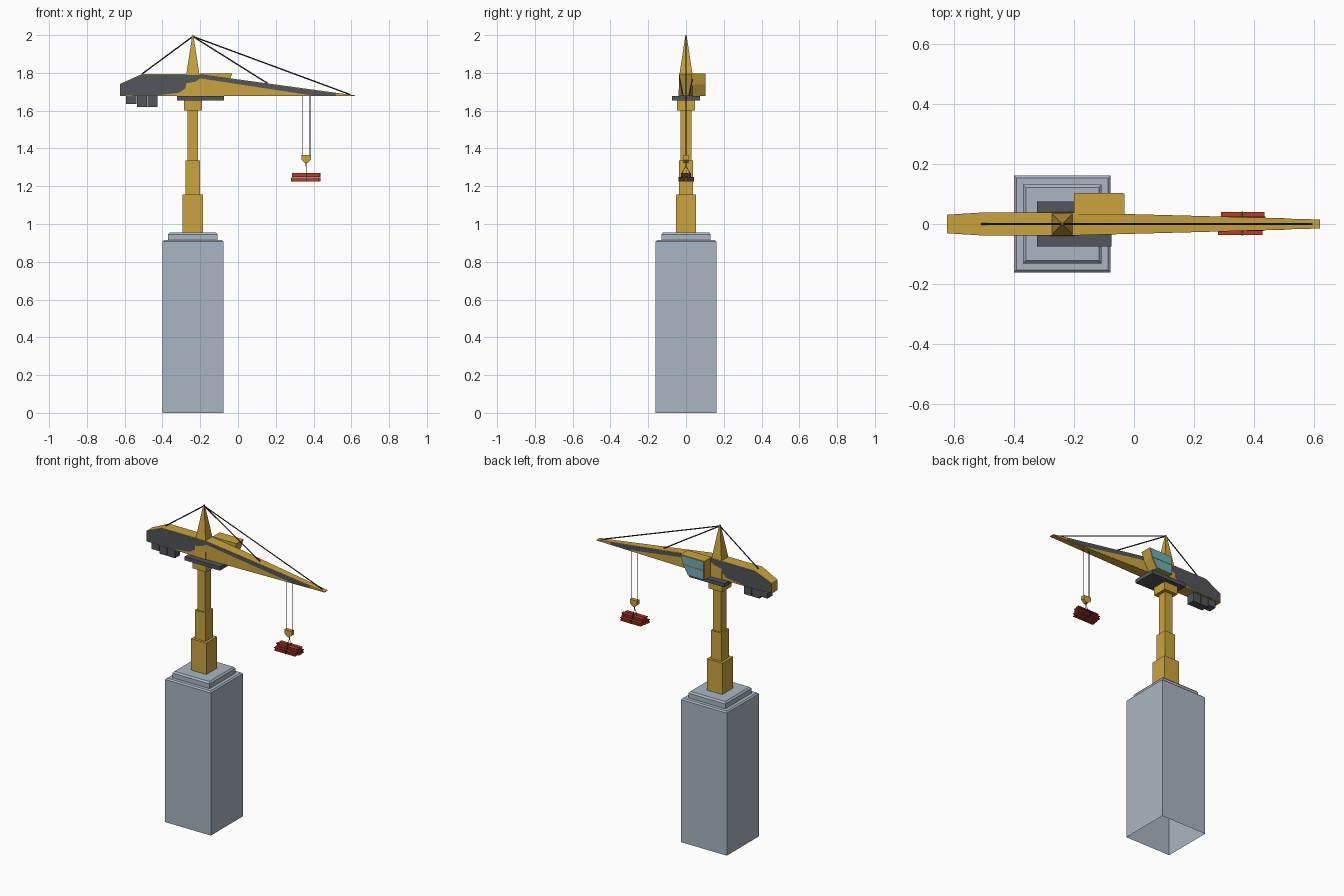
import bpy, bmesh
from mathutils import Vector

if "Cube" in bpy.data.objects:
    bpy.data.objects.remove(bpy.data.objects["Cube"])


def material(name, rgb):
    m = bpy.data.materials.new(name)
    m.diffuse_color = (*rgb, 1)
    m.use_nodes = True
    m.node_tree.nodes["Principled BSDF"].inputs["Base Color"].default_value = m.diffuse_color
    return m


YELLOW = material("crane yellow", (0.60, 0.37, 0.045))
STONE = material("pale concrete", (0.40, 0.47, 0.54))
GREY = material("dark grey", (0.085, 0.092, 0.105))
CABLE = material("cable black", (0.03, 0.032, 0.036))
RED = material("girder red", (0.48, 0.045, 0.025))
GLASS = material("teal glass", (0.16, 0.43, 0.48))
CX = -0.239  # mast axis


def finish(name, bm, mat):
    bmesh.ops.recalc_face_normals(bm, faces=bm.faces)
    me = bpy.data.meshes.new(name)
    bm.to_mesh(me)
    bm.free()
    me.materials.append(mat)
    ob = bpy.data.objects.new(name, me)
    bpy.context.collection.objects.link(ob)
    return ob


def stack(name, rings, mat, open_bottom=False):
    """Square tower around the mast axis from (half width, z) rings."""
    bm = bmesh.new()
    loops = [[bm.verts.new((CX + sx * h, sy * h, z))
              for sx, sy in ((-1, -1), (1, -1), (1, 1), (-1, 1))] for h, z in rings]
    for a, b in zip(loops, loops[1:]):
        for i in range(4):
            j = (i + 1) % 4
            bm.faces.new((a[i], a[j], b[j], b[i]))
    bm.faces.new(loops[-1])
    bottom = bm.faces.new(loops[0][::-1])
    bmesh.ops.recalc_face_normals(bm, faces=bm.faces)
    if open_bottom:
        bmesh.ops.delete(bm, geom=[bottom], context='FACES_ONLY')
    return finish(name, bm, mat)


def box(name, lo, hi, mat):
    bm = bmesh.new()
    bmesh.ops.create_cube(bm, size=1)
    for v in bm.verts:
        v.co = [(a + b) / 2 + c * (b - a) for a, b, c in zip(lo, hi, v.co)]
    return finish(name, bm, mat)


def slab(name, profile, y0, y1, mat):
    """Extrude an (x, z) profile between y0 and y1 (numbers or functions of x)."""
    bm = bmesh.new()
    val = lambda y, x: y(x) if callable(y) else y
    a = [bm.verts.new((x, val(y0, x), z)) for x, z in profile]
    b = [bm.verts.new((x, val(y1, x), z)) for x, z in profile]
    bm.faces.new(a)
    bm.faces.new(b[::-1])
    n = len(a)
    for i in range(n):
        j = (i + 1) % n
        bm.faces.new((a[i], a[j], b[j], b[i]))
    return finish(name, bm, mat)


def rod(name, p, q, r, mat, sides=6):
    p, q = Vector(p), Vector(q)
    bm = bmesh.new()
    bmesh.ops.create_cone(bm, cap_ends=True, segments=sides, radius1=r, radius2=r,
                          depth=(q - p).length)
    rot = (q - p).to_track_quat('Z', 'Y')
    for v in bm.verts:
        v.co = rot @ v.co + (p + q) / 2
    return finish(name, bm, mat)


# Building block with stepped roof, open underneath
stack("building", [(0.161, 0), (0.161, 0.907), (0.153, 0.915), (0.131, 0.915),
                   (0.131, 0.945), (0.122, 0.955)], STONE, True)

# Telescoping mast, collar and slewing platform
stack("mast", [(0.054, 0.95), (0.054, 1.155), (0.038, 1.155), (0.038, 1.335),
               (0.028, 1.335), (0.028, 1.602), (0.048, 1.602), (0.048, 1.66)], YELLOW)
box("slewing_platform", (-0.323, -0.075, 1.653), (-0.075, 0.075, 1.677), GREY)


# Boom: long wedge, narrowing towards both ends
def half_width(x):
    if x < -0.51:
        return 0.037 - (-0.51 - x) / 0.114 * 0.007
    if x > -0.2:
        return 0.037 - (x + 0.2) / 0.82 * 0.022
    return 0.037


slab("boom", [(-0.624, 1.677), (-0.624, 1.742), (-0.51, 1.793), (-0.2, 1.793),
              (0.62, 1.681), (0.62, 1.677), (-0.2, 1.677), (-0.51, 1.677)],
     lambda x: -half_width(x), half_width, YELLOW)
# Dark side panels of the boom
panel = [(-0.622, 1.679), (-0.622, 1.740), (-0.51, 1.790), (-0.2, 1.790),
         (0.52, 1.691), (0.52, 1.680), (-0.2, 1.679), (-0.51, 1.679)]
for s, side in ((-1, "front"), (1, "back")):
    slab("boom_panel_" + side, panel, lambda x: s * (half_width(x) - 0.002),
         lambda x: s * (half_width(x) + 0.001), GREY)

# Spire and stay cables
stack("spire", [(0.040, 1.675), (0.035, 1.79), (0.003, 2.0)], YELLOW)
for i, (x, z) in enumerate(((-0.51, 1.793), (0.156, 1.745), (0.595, 1.685))):
    rod(f"stay_cable_{i}", (CX, 0, 1.993), (x, 0, z), 0.0035, CABLE)

# Counterweights under the tail
for i, (x0, x1, z) in enumerate(((-0.592, -0.537, 1.635), (-0.535, -0.482, 1.62),
                                 (-0.479, -0.425, 1.62))):
    box(f"counterweight_{i}", (x0, -0.026, z), (x1, 0.026, 1.678), GREY)

# Operator cab with raked front and glazed side
slab("cab", [(-0.2, 1.677), (-0.2, 1.796), (-0.032, 1.796), (-0.05, 1.738),
             (-0.085, 1.677)], 0.03, 0.102, YELLOW)
slab("cab_window_upper", [(-0.197, 1.740), (-0.197, 1.792), (-0.037, 1.792),
                          (-0.053, 1.740)], 0.1, 0.104, GLASS)
slab("cab_window_lower", [(-0.197, 1.681), (-0.197, 1.737), (-0.054, 1.737),
                          (-0.087, 1.681)], 0.1, 0.104, GLASS)

# Hoist ropes, hook block and hook
HX = 0.361
for s in (-1, 1):
    rod(f"hoist_rope_{s}", (HX + s * 0.021, 0, 1.68), (HX + s * 0.021, 0, 1.355), 0.0025, CABLE)
slab("hook_block", [(HX - 0.026, 1.365), (HX + 0.026, 1.365), (HX + 0.026, 1.34),
                    (HX + 0.006, 1.322), (HX - 0.006, 1.322), (HX - 0.026, 1.34)],
     -0.012, 0.012, YELLOW)
rod("hook", (HX, 0, 1.325), (HX, 0, 1.305), 0.003, CABLE)
for s in (-1, 1):
    rod(f"sling_{s}", (HX, 0, 1.307), (HX, s * 0.022, 1.268), 0.0015, CABLE)


# Stack of red girders with an I section
def girder(name, x0, x1, y, z, w=0.011, h=0.021, t=0.005):
    box(name + "_bottom", (x0, y - w, z), (x1, y + w, z + t), RED)
    box(name + "_web", (x0, y - 0.004, z + t), (x1, y + 0.004, z + h - t), RED)
    box(name + "_top", (x0, y - w, z + h - t), (x1, y + w, z + h), RED)


for i, (x0, x1, y, z) in enumerate(((0.280, 0.428, -0.026, 1.226), (0.284, 0.438, 0, 1.226),
                                    (0.290, 0.436, 0.029, 1.226), (0.285, 0.432, -0.013, 1.248),
                                    (0.288, 0.438, 0.014, 1.248))):
    girder(f"girder_{i}", x0, x1, y, z)
# Strap around the load
box("load_strap", (HX - 0.002, -0.0385, 1.2245), (HX + 0.002, 0.0415, 1.2485), CABLE)
box("load_strap_top", (HX - 0.002, -0.0255, 1.2485), (HX + 0.002, 0.0265, 1.2705), CABLE)
